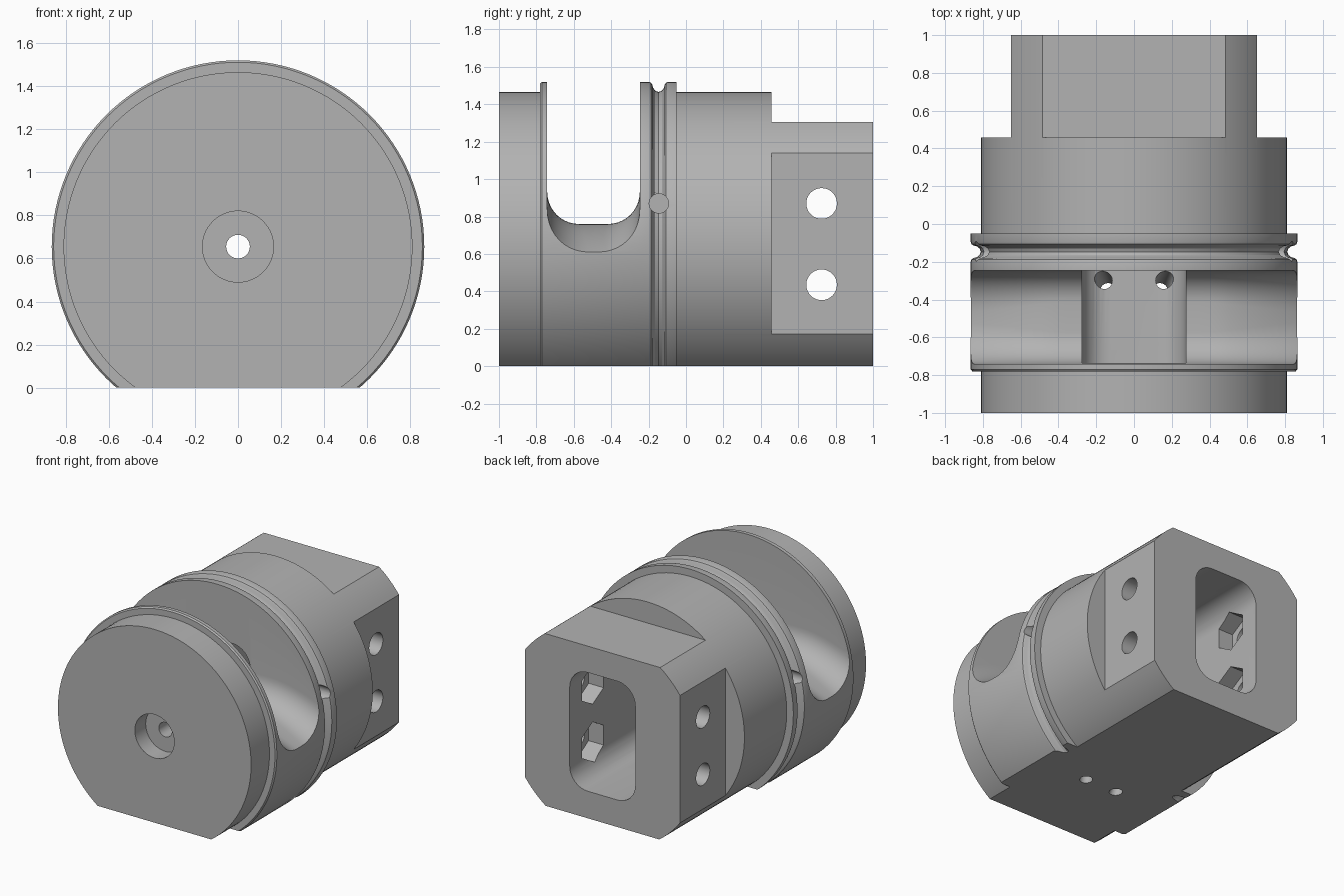
import bpy, bmesh, math
from mathutils import Vector, Matrix

if "Cube" in bpy.data.objects:
    bpy.data.objects.remove(bpy.data.objects["Cube"])

CZ = 0.655   # height of the main axis
SEG = 128
steel = bpy.data.materials.new("machined_grey")
steel.diffuse_color = (0.45, 0.45, 0.45, 1)
steel.use_nodes = True
steel.node_tree.nodes["Principled BSDF"].inputs["Base Color"].default_value = steel.diffuse_color


def new_object(name, bm):
    bmesh.ops.recalc_face_normals(bm, faces=bm.faces)
    me = bpy.data.meshes.new(name)
    bm.to_mesh(me)
    bm.free()
    me.materials.append(steel)
    ob = bpy.data.objects.new(name, me)
    bpy.context.collection.objects.link(ob)
    return ob


def loft(name, rings, closed=True):
    """Skin a row of equal-length rings and cap both ends."""
    bm = bmesh.new()
    vs = [[bm.verts.new(p) for p in ring] for ring in rings]
    n = len(vs[0])
    for a, b in zip(vs, vs[1:]):
        for i in range(n):
            j = (i + 1) % n
            bm.faces.new((a[i], a[j], b[j], b[i]))
    bm.faces.new(vs[0])
    bm.faces.new(vs[-1])
    return new_object(name, bm)


def rod(name, a, b, r, sides=32, turn=0.0):
    a, b = Vector(a), Vector(b)
    d = b - a
    rot = d.to_track_quat('Z', 'Y').to_matrix().to_4x4()
    bm = bmesh.new()
    bmesh.ops.create_cone(bm, cap_ends=True, segments=sides, radius1=r, radius2=r,
                          depth=d.length,
                          matrix=Matrix.Translation((a + b) / 2) @ rot @ Matrix.Rotation(turn, 4, 'Z'))
    return new_object(name, bm)


def box(name, x0, x1, y0, y1, z0, z1):
    return loft(name, [[(x, y0, z0), (x, y1, z0), (x, y1, z1), (x, y0, z1)] for x in (x0, x1)])


def cut(target, cutter):
    mod = target.modifiers.new("cut", 'BOOLEAN')
    mod.operation, mod.solver, mod.object = 'DIFFERENCE', 'EXACT', cutter
    bpy.context.view_layer.objects.active = target
    bpy.ops.object.modifier_apply(modifier=mod.name)
    bpy.data.objects.remove(cutter)


# Turned body: plain ends, wide collar with a rounded seal groove
groove = [(-0.20, 0.865), (-0.188, 0.861), (-0.18, 0.85), (-0.176, 0.833), (-0.165, 0.818), (-0.147, 0.811)]
profile = [(-1, 0.81), (-0.78, 0.81), (-0.78, 0.856), (-0.77, 0.865)] + groove
profile += [(-0.294 - y, r) for y, r in reversed(groove[:-1])]
profile += [(-0.05, 0.865), (-0.05, 0.81), (1, 0.81)]
body = loft("piston_body", [
    [(r * math.cos(2 * math.pi * i / SEG), y, CZ + r * math.sin(2 * math.pi * i / SEG))
     for i in range(SEG)] for y, r in profile])

# Flat underside and squared rear end
cut(body, box("base_cutter", -2, 2, -2, 2, -1, 0))
cut(body, box("rear_top_cutter", -2, 2, 0.457, 2, 1.305, 3))
for s in (-1, 1):
    cut(body, box("rear_side_cutter", *sorted((s * 0.65, s * 2)), 0.457, 2, -1, 3))


# Open cross slot with filleted floor that falls away towards both sides
def slot_ring(x):
    t = max(0, abs(x) - 0.42) / 0.445
    floor = 0.76 - 0.15 * t ** 1.6
    r = 0.17 + 0.05 * min(t, 1)
    y0, y1, top = -0.742, -0.247, 1.8
    pts = [(x, y1, top), (x, y0, top)]
    for cy, start in ((y0 + r, math.pi), (y1 - r, 1.5 * math.pi)):
        for k in range(11):
            a = start + k * math.pi / 20
            pts.append((x, cy + r * math.cos(a), floor + r + r * math.sin(a)))
    return pts


cut(body, loft("slot_cutter", [slot_ring(-0.95 + 1.9 * i / 38) for i in range(39)]))


# Rounded rectangular cavity running from the rear face through to the slot
def cavity_ring(y, w=0.275, h=0.45, r=0.15):
    pts = []
    for q, (sx, sz) in enumerate(((1, 1), (-1, 1), (-1, -1), (1, -1))):
        for k in range(9):
            a = (q + k / 8) * math.pi / 2
            pts.append((sx * (w - r) + r * math.cos(a), y, CZ + sz * (h - r) + r * math.sin(a)))
    return pts


cut(body, loft("cavity_cutter", [cavity_ring(-0.735), cavity_ring(1.2)]))

# Front counterbore and pilot hole
cut(body, rod("counterbore_cutter", (0, -1.2, CZ), (0, -0.87, CZ), 0.165, 64))
cut(body, rod("pilot_cutter", (0, -1.2, CZ), (0, -0.6, CZ), 0.055))

# Side bolt holes with hexagonal nut pockets opening into the cavity
for z in (0.435, 0.87):
    cut(body, rod("bolt_cutter", (-1, 0.725, z), (1, 0.725, z), 0.082))
    cut(body, rod("nut_cutter", (-0.4, 0.725, z), (0.4, 0.725, z), 0.15, 6))

# Oil ports: one in each side of the groove, two slanted through the floor
for s in (-1, 1):
    cut(body, rod("groove_port_cutter", (s * 0.5, -0.145, 0.87), (s * 1.0, -0.145, 0.87), 0.052))
    cut(body, rod("floor_port_cutter", (s * 0.123, -0.39, -0.1), (s * 0.172, -0.27, 0.3), 0.045))

# Smooth the turned surfaces, keep machined edges crisp
bpy.ops.object.select_all(action='DESELECT')
body.select_set(True)
bpy.context.view_layer.objects.active = body
bpy.ops.object.shade_smooth_by_angle(angle=math.radians(30))
